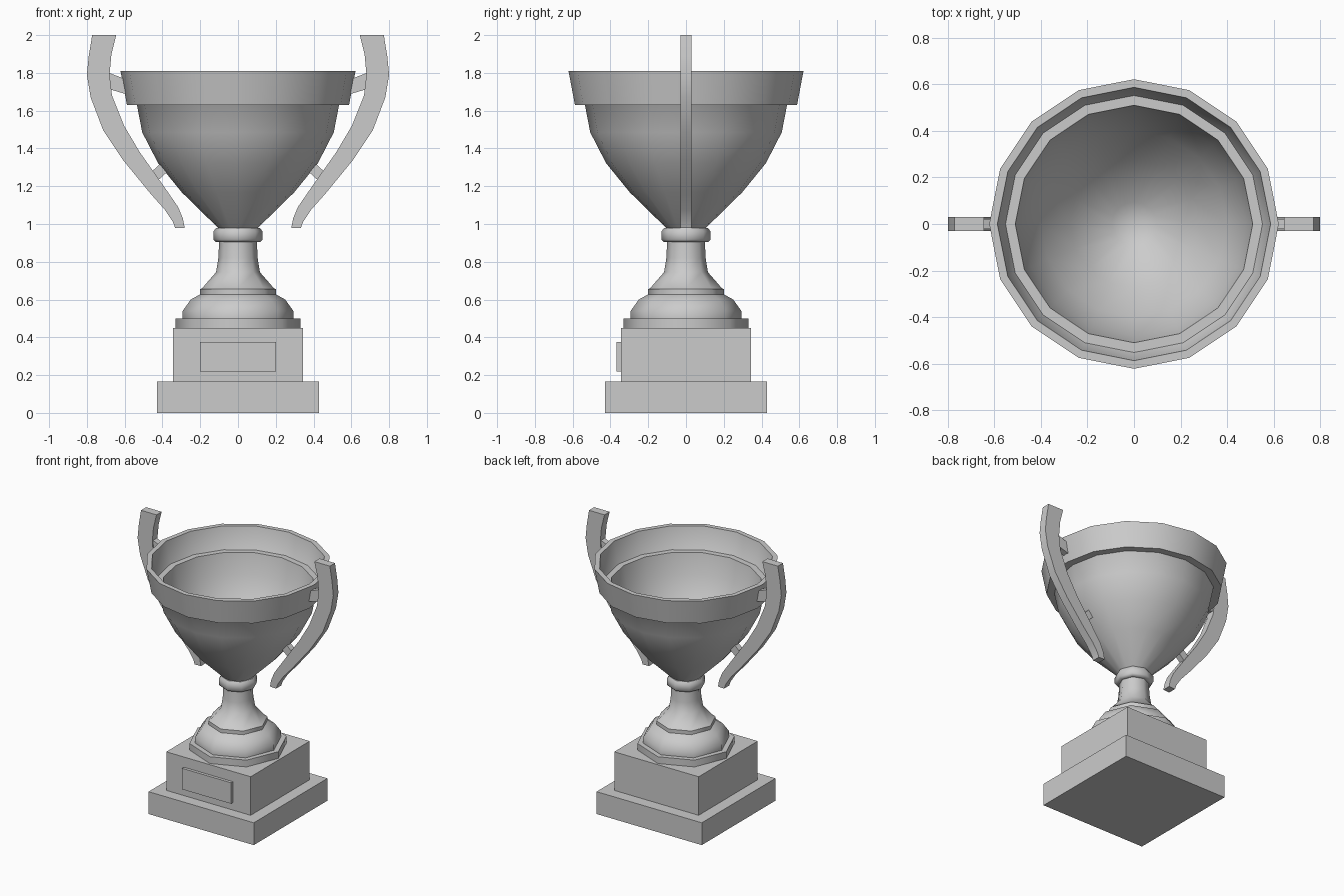
import bpy, bmesh, math

cube = bpy.data.objects.get("Cube")
if cube:
    bpy.data.objects.remove(cube, do_unlink=True)

metal = bpy.data.materials.new("silver_grey")
metal.use_nodes = True
GREY = (0.6, 0.6, 0.6, 1)
metal.diffuse_color = GREY
metal.node_tree.nodes["Principled BSDF"].inputs["Base Color"].default_value = GREY


def finish(name, bm, smooth=None):
    bmesh.ops.recalc_face_normals(bm, faces=bm.faces)
    mesh = bpy.data.meshes.new(name)
    bm.to_mesh(mesh)
    bm.free()
    mesh.materials.append(metal)
    obj = bpy.data.objects.new(name, mesh)
    bpy.context.collection.objects.link(obj)
    if smooth:
        bpy.ops.object.select_all(action="DESELECT")
        obj.select_set(True)
        bpy.context.view_layer.objects.active = obj
        bpy.ops.object.shade_smooth_by_angle(angle=math.radians(smooth))
    return obj


def lathe(name, profile, sides, smooth, closed=False):
    """Revolve (radius, height) points round the z axis."""
    bm = bmesh.new()
    verts = [bm.verts.new((r, 0, z)) for r, z in profile]
    pairs = list(zip(verts, verts[1:]))
    if closed:
        pairs.append((verts[-1], verts[0]))
    edges = [bm.edges.new(p) for p in pairs]
    bmesh.ops.spin(bm, geom=verts + edges, cent=(0, 0, 0), axis=(0, 0, 1),
                   angle=math.tau, steps=sides, use_duplicate=False)
    bmesh.ops.remove_doubles(bm, verts=bm.verts, dist=0.0005)
    return finish(name, bm, smooth)


def box(name, low, high):
    bm = bmesh.new()
    bmesh.ops.create_cube(bm, size=1)
    for v in bm.verts:
        v.co = [a if c < 0 else b for c, a, b in zip(v.co, low, high)]
    return finish(name, bm)


def slab(name, outline, half, side, smooth=None):
    """Extrude an x-z outline along y; side mirrors it in x."""
    bm = bmesh.new()
    face = bm.faces.new([bm.verts.new((side * x, -half, z)) for x, z in outline])
    new = bmesh.ops.extrude_face_region(bm, geom=[face])["geom"]
    bmesh.ops.translate(bm, vec=(0, 2 * half, 0),
                        verts=[g for g in new if isinstance(g, bmesh.types.BMVert)])
    return finish(name, bm, smooth)


# Square plinth and nameplate
box("plinth_base", (-0.43, -0.43, 0), (0.43, 0.43, 0.165))
box("plinth_block", (-0.345, -0.345, 0.165), (0.345, 0.345, 0.45))
box("nameplate", (-0.2, -0.367, 0.22), (0.2, -0.345, 0.375))

# Eight-sided stem with flanges and collar
lathe("stem", [(0, 0.45), (0.33, 0.45), (0.33, 0.5), (0.293, 0.5), (0.293, 0.54),
               (0.25, 0.6), (0.2, 0.628), (0.2, 0.655), (0.19, 0.66), (0.116, 0.745),
               (0.104, 0.82), (0.1, 0.905), (0.118, 0.905), (0.13, 0.918), (0.13, 0.96),
               (0.116, 0.98), (0, 0.98)], 8, 50)

# Bowl with inner wall, and the flared rim band
lathe("bowl", [(0, 0.98), (0.106, 0.98), (0.298, 1.168), (0.423, 1.322), (0.507, 1.485),
               (0.535, 1.63), (0.552, 1.65), (0.51, 1.65), (0.48, 1.5), (0.4, 1.34),
               (0.275, 1.19), (0.095, 1.02), (0, 1.01)], 16, 40)
lathe("rim_band", [(0.535, 1.63), (0.588, 1.63), (0.622, 1.81), (0.587, 1.81),
                   (0.552, 1.65)], 16, 30, closed=True)

# Curved handles with their brackets
OUTER = [(0.772, 2), (0.79, 1.89), (0.8, 1.79), (0.78, 1.67), (0.714, 1.497),
         (0.61, 1.34), (0.466, 1.164), (0.386, 1.074), (0.344, 1.01), (0.333, 0.978)]
INNER = [(0.645, 2), (0.67, 1.9), (0.68, 1.79), (0.667, 1.68), (0.603, 1.52),
         (0.52, 1.38), (0.386, 1.19), (0.317, 1.09), (0.292, 1.03), (0.282, 0.98)]
UPPER = [(0.69, 1.803), (0.6, 1.768), (0.585, 1.685), (0.675, 1.712)]
LOWER = [(0.47, 1.265), (0.4, 1.33), (0.37, 1.28), (0.43, 1.225)]
for word, side in (("left", 1), ("right", -1)):
    slab(word + "_handle", OUTER + INNER[::-1], 0.03, side, 30)
    slab(word + "_upper_bracket", UPPER, 0.022, side)
    slab(word + "_lower_bracket", LOWER, 0.022, side)
